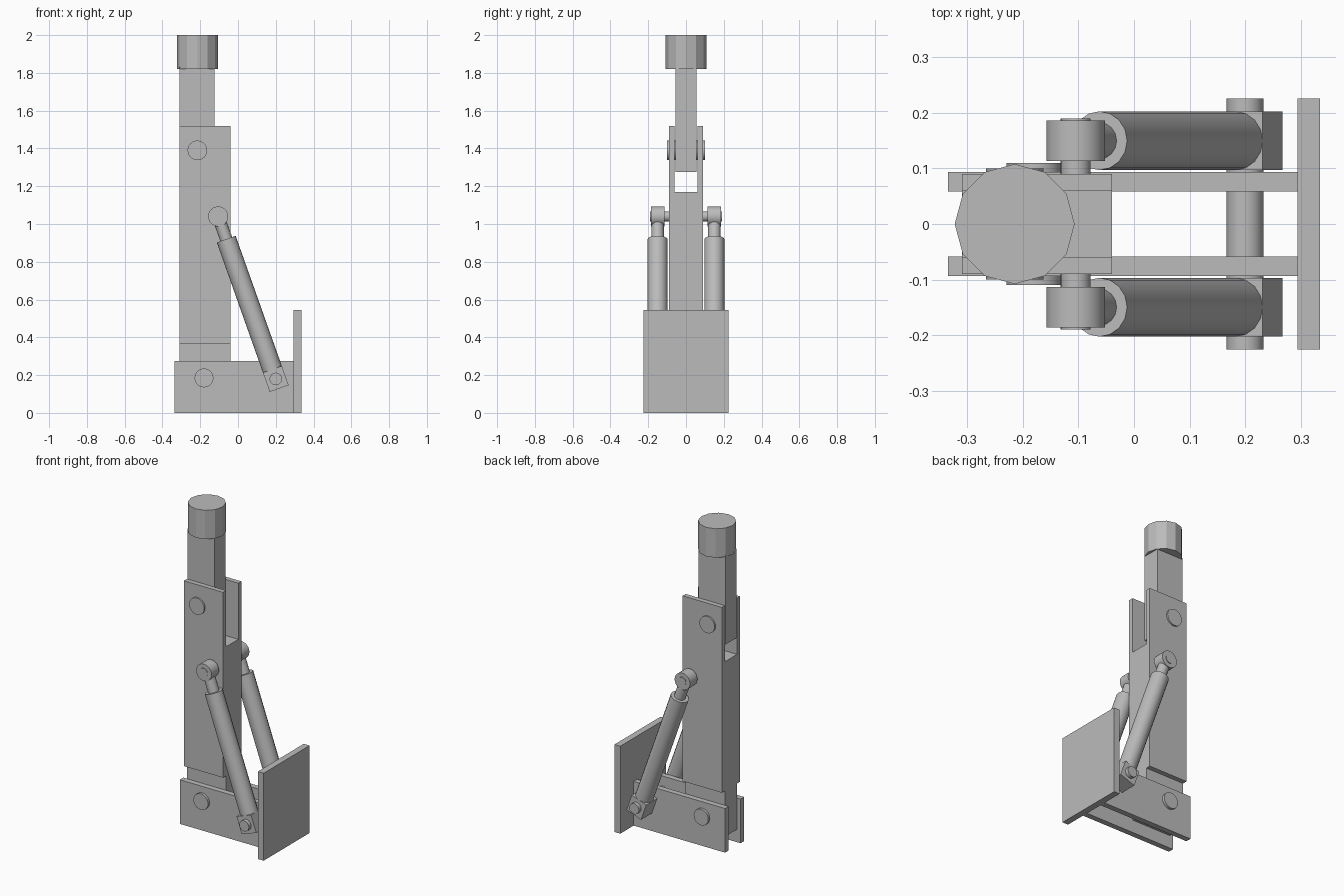
import bpy
import math
from mathutils import Vector

cube = bpy.data.objects.get("Cube")
if cube:
    bpy.data.objects.remove(cube, do_unlink=True)

GREY = (0.5, 0.5, 0.5, 1.0)
steel = bpy.data.materials.new("plain grey steel")
steel.use_nodes = True
steel.diffuse_color = GREY
steel.node_tree.nodes["Principled BSDF"].inputs["Base Color"].default_value = GREY


def finish(name):
    obj = bpy.context.object
    obj.name = name
    obj.data.materials.append(steel)
    return obj


def box(name, low, high, tilt=0.0):
    low, high = Vector(low), Vector(high)
    bpy.ops.mesh.primitive_cube_add(size=1, location=(low + high) / 2, rotation=(0, tilt, 0))
    obj = finish(name)
    obj.scale = high - low
    return obj


def cylinder(name, start, end, radius, sides=24, smooth=True):
    start, end = Vector(start), Vector(end)
    axis = end - start
    bpy.ops.mesh.primitive_cylinder_add(
        vertices=sides, radius=radius, depth=axis.length, location=(start + end) / 2,
        rotation=axis.to_track_quat("Z", "Y").to_euler())
    obj = finish(name)
    if smooth:
        bpy.ops.object.shade_smooth_by_angle(angle=math.radians(35))
    return obj


def cross_pin(name, x, z, radius, reach):
    cylinder(name, (x, -reach, z), (x, reach, z), radius)


# Base: upright end plate and two side brackets
box("end_plate", (0.295, -0.226, 0), (0.335, 0.226, 0.545))
for side, label in ((1, "back"), (-1, "front")):
    y = side * 0.0765
    box(f"base_bracket_{label}", (-0.335, y - 0.0175, 0), (0.295, y + 0.0175, 0.275))

# Column: core with two cheek plates that fork around the upper arm
box("column_core", (-0.31, -0.06, 0.08), (-0.04, 0.06, 1.17))
for side, label in ((1, "back"), (-1, "front")):
    y = side * 0.075
    box(f"column_cheek_{label}", (-0.31, y - 0.015, 0.365), (-0.04, y + 0.015, 1.52))

# Upper arm and its faceted cap
box("upper_arm", (-0.31, -0.055, 1.275), (-0.125, 0.055, 1.83))
cylinder("arm_cap", (-0.215, 0, 1.82), (-0.215, 0, 2), 0.108, sides=12, smooth=False)

# Hinge pins
cross_pin("arm_pin", -0.215, 1.39, 0.052, 0.1)
cross_pin("column_pin", -0.18, 0.185, 0.05, 0.11)
cross_pin("ram_upper_pin", -0.105, 1.04, 0.027, 0.19)
cross_pin("ram_lower_pin", 0.2, 0.18, 0.033, 0.226)

# Pair of slanted hydraulic rams
for side, label in ((1, "back"), (-1, "front")):
    y = side * 0.15
    foot = Vector((0.2, y, 0.18))
    head = Vector((-0.105, y, 1.04))
    along = (head - foot).normalized()
    half = Vector((0.053, 0.053, 0.054))
    box(f"ram_foot_{label}", foot - half, foot + half, math.atan2(along.x, along.z))
    cylinder(f"ram_barrel_{label}", foot + along * 0.05, foot + along * 0.785, 0.053, sides=16)
    cylinder(f"ram_rod_{label}", foot + along * 0.7, head, 0.033, sides=16)
    cylinder(f"ram_eye_{label}", (head.x, y - 0.0365, head.z), (head.x, y + 0.0365, head.z), 0.053)
